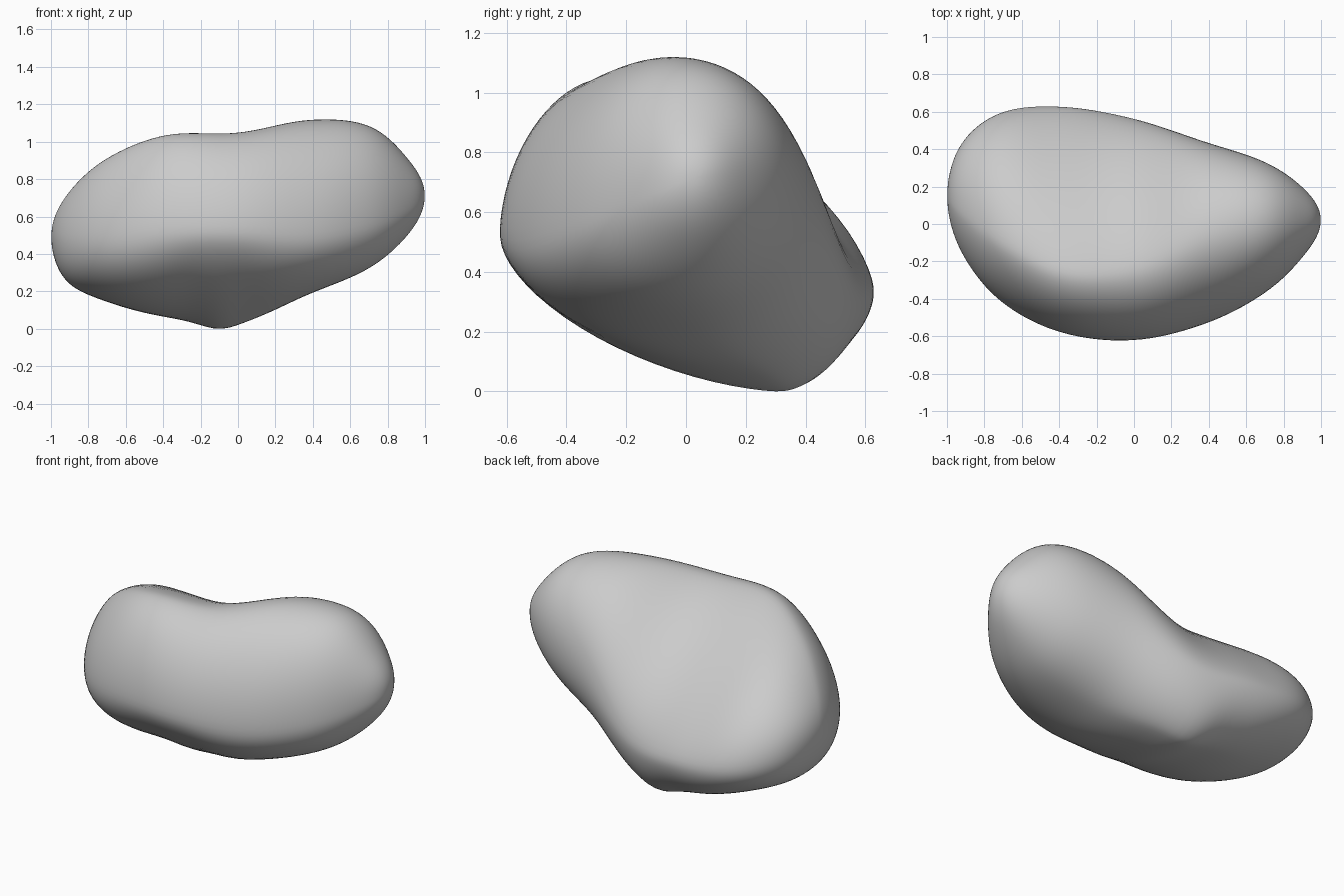
import bpy, bmesh, math

# Remove the default cube only
cube = bpy.data.objects.get("Cube")
if cube:
    bpy.data.objects.remove(cube, do_unlink=True)

STATIONS = 72   # cross-sections along the length
SIDES = 80      # points around each cross-section

# Closed guide loops: 16 samples evenly spaced in angle, from the -x tip
# along one side to the +x tip and back along the opposite side.
outline_height = (.50, .715, .92, 1.05, 1.06, 1.13, 1.095, .90,
                  .72, .53, .335, .195, .04, .07, .155, .27)
outline_depth = (.15, .43, .60, .63, .565, .44, .33, .175,
                 .02, -.15, -.365, -.535, -.625, -.585, -.42, -.15)
ridge_depth = (.15, .06, -.10, -.26, -.25, -.07, 0, .02,
               .02, 0, -.02, .04, .30, .28, .16, .14)
girth_height = (.50, .44, .38, .35, .36, .60, .72, .73,
                .72, .66, .57, .51, .52, .52, .48, .48)


def sample(loop, angle):
    """Smooth periodic interpolation of a guide loop."""
    n = len(loop)
    pos = angle / math.tau * n
    i = math.floor(pos)
    t = pos - i
    a, b, c, d = (loop[(i + k) % n] for k in (-1, 0, 1, 2))
    return b + .5 * t * (c - a + t * (2*a - 5*b + 4*c - d
                                      + t * (3*(b - c) + d - a)))


def bump(x, centre, width):
    return math.exp(-((x - centre) / width) ** 2)


def section(angle):
    """Ring through the top, back, bottom and front extremes."""
    x = -math.cos(angle)
    far = -angle
    nub = .035 * bump(x, -.1, .1)
    top = (sample(ridge_depth, angle), sample(outline_height, angle))
    back = (sample(outline_depth, angle), sample(girth_height, angle))
    bottom = (sample(ridge_depth, far), sample(outline_height, far) - nub)
    front = (sample(outline_depth, far), sample(girth_height, far))
    # A shallow dish in the upper back, and a keel that narrows to the nub
    dish = 2.1 - .7 * bump(x, -.3, .6)
    keel = 2.1 - .5 * bump(x, -.1, .35)
    heel = 2.1 - .35 * bump(x, -.1, .3)
    brow = 1.88 + .15 * x
    quarters = ((top, back, dish), (bottom, back, heel),
                (bottom, front, keel), (top, front, brow))
    ring = []
    for k in range(SIDES):
        turn = math.tau * k / SIDES
        pole, side, power = quarters[k * 4 // SIDES]
        u = abs(math.sin(turn)) ** (2 / power)
        v = abs(math.cos(turn)) ** (2 / power)
        ring.append((x, pole[0] + (side[0] - pole[0]) * u,
                     side[1] + (pole[1] - side[1]) * v))
    return ring


# Loft the bean-shaped body and close both tips
bm = bmesh.new()
rings = [[bm.verts.new(p) for p in section(math.pi * s / STATIONS)]
         for s in range(1, STATIONS)]
for r, q in zip(rings, rings[1:]):
    for k in range(SIDES):
        j = (k + 1) % SIDES
        bm.faces.new((r[k], r[j], q[j], q[k]))
for ring, angle in ((rings[0], 0), (rings[-1], math.pi)):
    tip = bm.verts.new((-math.cos(angle), sample(outline_depth, angle),
                        sample(outline_height, angle)))
    for k in range(SIDES):
        bm.faces.new((ring[k], ring[(k + 1) % SIDES], tip))

# Relax the ridges, then rest the body on the ground
for _ in range(6):
    bmesh.ops.smooth_vert(bm, verts=bm.verts, factor=.5, use_axis_x=True,
                          use_axis_y=True, use_axis_z=True)
low = min(v.co.z for v in bm.verts)
for v in bm.verts:
    v.co.z -= low
bmesh.ops.recalc_face_normals(bm, faces=bm.faces)

mesh = bpy.data.meshes.new("bean_body")
bm.to_mesh(mesh)
bm.free()
body = bpy.data.objects.new("bean_body", mesh)
bpy.context.collection.objects.link(body)

# Plain light grey
colour = (.6, .6, .6, 1)
grey = bpy.data.materials.new("light_grey")
grey.use_nodes = True
grey.diffuse_color = colour
grey.node_tree.nodes["Principled BSDF"].inputs["Base Color"].default_value = colour
mesh.materials.append(grey)
mesh.shade_smooth()
